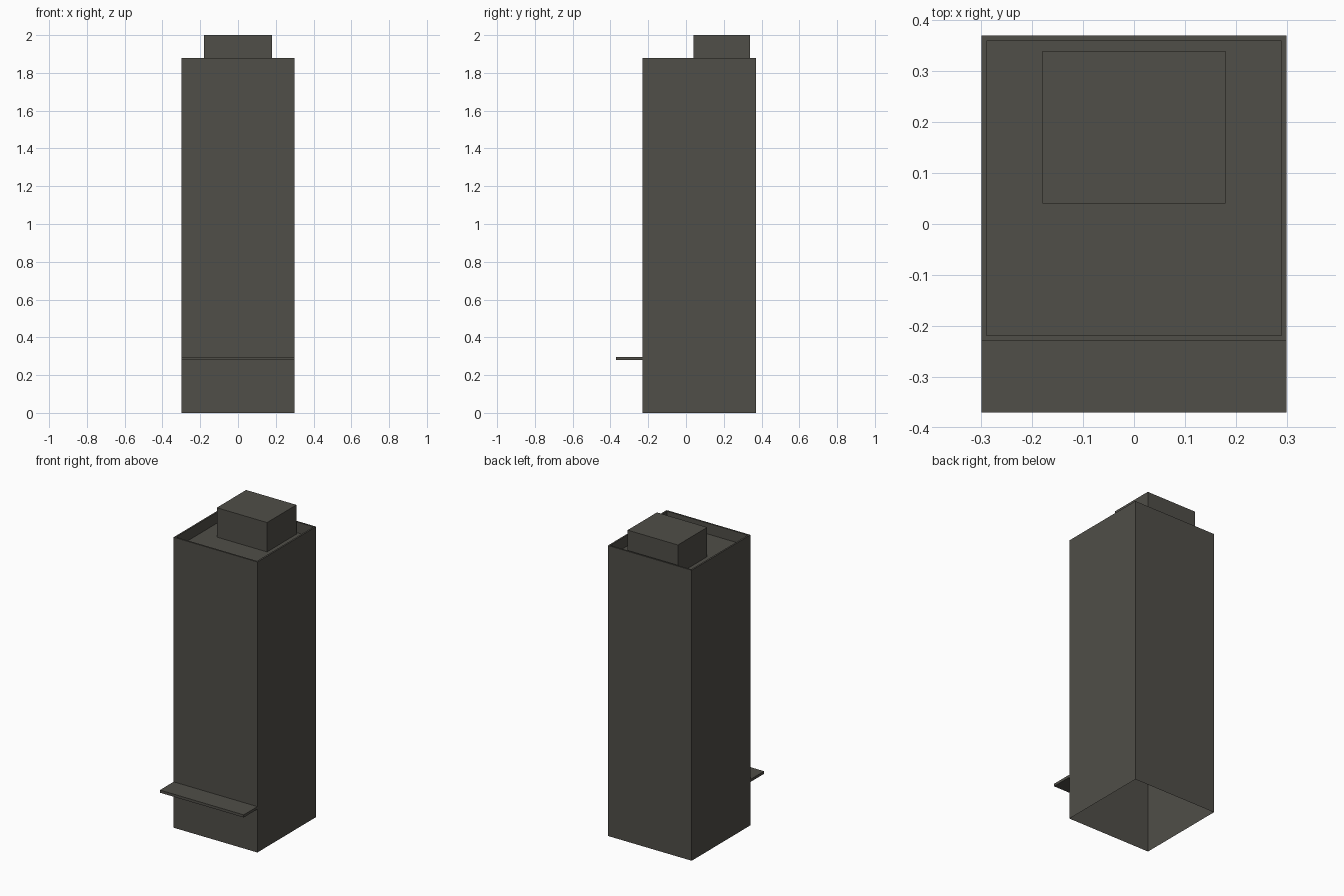
import bpy, bmesh
from mathutils import Matrix, Vector

if "Cube" in bpy.data.objects:
    bpy.data.objects.remove(bpy.data.objects["Cube"])

mat = bpy.data.materials.new("dark_stone")
mat.diffuse_color = (0.08, 0.077, 0.065, 1)
mat.use_nodes = True
mat.node_tree.nodes["Principled BSDF"].inputs["Base Color"].default_value = mat.diffuse_color


def box(bm, lo, hi, open_dir=None):
    """Add a box between two corners, optionally leaving one side open."""
    lo, hi = Vector(lo), Vector(hi)
    m = Matrix.Translation((lo + hi) / 2) @ Matrix.Diagonal((*(hi - lo), 1))
    bmesh.ops.create_cube(bm, size=1, matrix=m)
    bm.normal_update()
    if open_dir:
        faces = [f for f in bm.faces if f.normal.dot(Vector(open_dir)) > 0.9]
        bmesh.ops.delete(bm, geom=faces, context='FACES')


def finish(bm, name):
    mesh = bpy.data.meshes.new(name)
    bm.to_mesh(mesh)
    bm.free()
    mesh.materials.append(mat)
    obj = bpy.data.objects.new(name, mesh)
    bpy.context.collection.objects.link(obj)


WALL, TOP, ROOF = 0.015, 1.88, 1.81
DOWN = (0, 0, -1)

# Tower shell, open underneath, with a sunken roof inside the parapet
bm = bmesh.new()
box(bm, (-0.3, -0.23, 0), (0.3, 0.37, TOP), DOWN)
roof = next(f for f in bm.faces if f.normal.z > 0.9)
bmesh.ops.inset_region(bm, faces=[roof], thickness=WALL)
bmesh.ops.inset_region(bm, faces=[roof], thickness=0)
bmesh.ops.translate(bm, verts=roof.verts[:], vec=(0, 0, ROOF - TOP))
finish(bm, "tower")

# Rooftop plant room
bm = bmesh.new()
box(bm, (-0.18, 0.04, ROOF), (0.18, 0.34, 2.0), DOWN)
finish(bm, "roof_house")

# Entrance canopy on the front wall
bm = bmesh.new()
box(bm, (-0.3, -0.37, 0.28), (0.3, -0.23, 0.297), (0, 1, 0))
finish(bm, "canopy")
